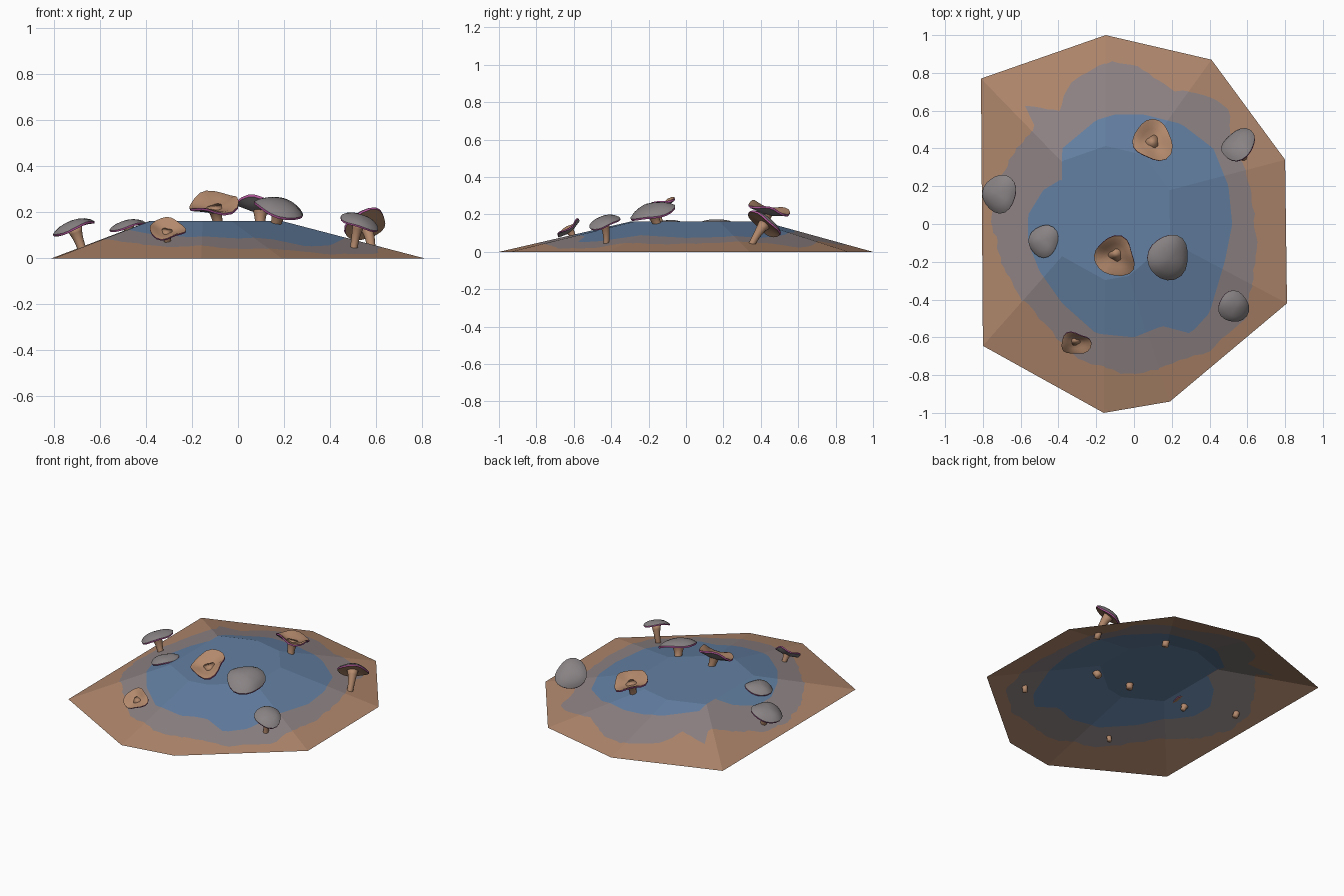
import bpy, bmesh, math, random
from mathutils import Vector

if "Cube" in bpy.data.objects:
    bpy.data.objects.remove(bpy.data.objects["Cube"])

random.seed(4)


def mat(name, rgb):
    m = bpy.data.materials.new(name)
    m.diffuse_color = (*rgb, 1)
    m.use_nodes = True
    m.node_tree.nodes["Principled BSDF"].inputs["Base Color"].default_value = m.diffuse_color
    return m


BLUE = mat("slate blue", (0.125, 0.215, 0.36))
MAUVE = mat("mauve grey", (0.27, 0.225, 0.23))
BROWN = mat("earth brown", (0.43, 0.24, 0.15))
GREY = mat("cap grey", (0.25, 0.225, 0.23))
TAN = mat("flesh tan", (0.45, 0.25, 0.15))
PINK = mat("rim pink", (0.46, 0.10, 0.34))


def finish(bm, name, mats, smooth=True):
    bmesh.ops.recalc_face_normals(bm, faces=bm.faces)
    me = bpy.data.meshes.new(name)
    bm.to_mesh(me)
    bm.free()
    for m in mats:
        me.materials.append(m)
    for p in me.polygons:
        p.use_smooth = smooth
    ob = bpy.data.objects.new(name, me)
    bpy.context.collection.objects.link(ob)
    return ob


# Mound: open eight-sided frustum with irregular colour zones
C = Vector((-0.15, 0.09))
K, TOP = 0.355, 0.162
BASE = [(-.81, .77), (-.15, 1), (.41, .87), (.8, .34), (.81, -.42), (.19, -.94), (-.16, -1), (-.8, -.645)]
INNER = [(-.1, .58), (-.2, .55), (-.38, .4), (-.38, .24), (-.48, .18), (-.56, .05), (-.56, -.1), (-.5, -.25),
         (-.38, -.42), (-.2, -.58), (0, -.6), (.15, -.54), (.3, -.58), (.4, -.47), (.48, -.2), (.52, 0),
         (.5, .2), (.42, .4), (.25, .53), (.05, .58)]
MIDDLE = [(-.1, .86), (.05, .82), (.2, .71), (.4, .68), (.5, .6), (.52, .45), (.62, .2), (.65, -.1),
          (.6, -.5), (.4, -.67), (.15, -.76), (-.02, -.8), (-.3, -.72), (-.5, -.5), (-.62, -.37),
          (-.7, -.2), (-.75, 0), (-.74, .2), (-.62, .4), (-.52, .52), (-.58, .63), (-.4, .6), (-.34, .75), (-.2, .83)]


def ray(poly, a):
    """distance from C to the outline along angle a"""
    d = Vector((math.cos(a), math.sin(a)))
    best = 0
    for i in range(len(poly)):
        p = Vector(poly[i - 1]) - C
        e = Vector(poly[i]) - C - p
        den = d.cross(e)
        if abs(den) < 1e-9:
            continue
        t, s = p.cross(e) / den, p.cross(d) / den
        if t > 0 and -1e-4 <= s <= 1.0001:
            best = max(best, t)
    return best


def ground(x, y):
    v = Vector((x, y)) - C
    f = v.length / ray(BASE, math.atan2(v.y, v.x))
    return TOP * min(1, (1 - f) / (1 - K))


angles = [2 * math.pi * i / 140 for i in range(140)]
angles += [math.atan2(y - C.y, x - C.x) % (2 * math.pi) for x, y in BASE]
angles.sort()
bm = bmesh.new()
hub = bm.verts.new((C.x, C.y, TOP))
rows = []
for a in angles:
    rb = ray(BASE, a)
    ri, rm = ray(INNER, a), ray(MIDDLE, a) + random.uniform(-.008, .008)
    row = []
    for r in sorted([rb * K, ri, rm]) + [rb]:
        z = TOP * min(1, (1 - r / rb) / (1 - K))
        row.append((bm.verts.new((C.x + r * math.cos(a), C.y + r * math.sin(a), z)), r))
    rows.append((row, ri, rm))
for i, (row, ri, rm) in enumerate(rows):
    nxt = rows[(i + 1) % len(rows)][0]
    bm.faces.new((hub, row[0][0], nxt[0][0]))
    for j in range(3):
        f = bm.faces.new((row[j][0], row[j + 1][0], nxt[j + 1][0], nxt[j][0]))
        m = (row[j][1] + row[j + 1][1]) / 2
        f.material_index = 0 if m < ri else 1 if m < rm else 2
bmesh.ops.recalc_face_normals(bm, faces=bm.faces)
finish(bm, "mound", [BLUE, MAUVE, BROWN], False)


# Mushroom cap profiles (radius, height) from top centre round the rim to the underside
DOME = [(.3, .24), (.6, .17), (.85, .05), (1, -.08), (.98, -.17), (.7, -.13), (.35, -.12)]
FUNNEL = [(.3, -.12), (.6, -.03), (.85, .08), (1, .10), (.99, .0), (.7, -.12), (.35, -.26)]


def cap(name, centre, r, normal, funnel):
    prof = FUNNEL if funnel else DOME
    q = Vector((0, 0, 1)).rotation_difference(Vector(normal).normalized())
    n, ph = 20, random.uniform(0, 6)
    bm = bmesh.new()

    def vert(rad, z, a):
        w = 1 + rad * (.06 * math.sin(2 * a + ph) + (.09 if funnel else .05) * math.sin(3 * a + ph))
        z += rad ** 2 * (.12 if funnel else .05) * math.sin(3 * a + 2 * ph)
        p = Vector((rad * w * math.cos(a), rad * w * math.sin(a), z)) * r
        return bm.verts.new(q @ p + Vector(centre))

    rings = [[vert(rad, z, 2 * math.pi * i / n) for i in range(n)] for rad, z in prof]
    ends = [vert(0, prof[0][1] + (-.05 if funnel else .03), 0), vert(0, prof[-1][1], 0)]
    for i in range(n):
        k = (i + 1) % n
        bm.faces.new((ends[0], rings[0][i], rings[0][k]))
        bm.faces.new((ends[1], rings[-1][k], rings[-1][i])).material_index = 2
        for j in range(len(prof) - 1):
            f = bm.faces.new((rings[j][i], rings[j + 1][i], rings[j + 1][k], rings[j][k]))
            f.material_index = 0 if j < 3 else 1 if j == 3 else 2
    mats = [TAN, PINK, GREY] if funnel else [GREY, PINK, TAN]
    ob = finish(bm, name, mats)
    bpy.context.view_layer.objects.active = ob
    ob.select_set(True)
    bpy.ops.object.shade_smooth_by_angle(angle=math.radians(40))
    ob.select_set(False)


def stem(name, foot, head, normal, r):
    """curved stem, starting a little under the ground"""
    a = Vector((*foot, ground(*foot) - .035))
    c = Vector(head) - Vector(normal).normalized() * r * .12
    b = c - Vector(normal).normalized() * (c - a).length * .5
    bm = bmesh.new()
    rings = []
    for s in range(7):
        t = s / 6
        p = a * (1 - t) ** 2 + b * 2 * t * (1 - t) + c * t * t
        d = ((b - a) * (1 - t) + (c - b) * t).normalized()
        q = Vector((0, 0, 1)).rotation_difference(d)
        w = r * (.19 + .16 * t ** 3)
        rings.append([bm.verts.new(p + q @ Vector((w * math.cos(k * math.pi / 5), w * math.sin(k * math.pi / 5), 0)))
                      for k in range(10)])
    for lo, hi in zip(rings, rings[1:]):
        for k in range(10):
            bm.faces.new((lo[k - 1], lo[k], hi[k], hi[k - 1]))
    bm.faces.new(rings[0])
    bm.faces.new(rings[-1])
    finish(bm, name, [TAN])


# cap centre, radius, tilt normal, stem foot, funnel-shaped?
MUSHROOMS = [
    ((-.715, .16, .14), .098, (-.38, 0, 1), (-.67, .15), False),
    ((-.48, -.09, .145), .083, (-.25, 0, 1), (-.46, -.09), False),
    ((-.31, -.63, .125), .075, (0, -.6, .8), (-.30, -.59), True),
    ((-.1, -.17, .235), .11, (-.1, -.42, 1), (-.08, -.14), True),
    ((.185, -.18, .225), .118, (.28, -.25, 1), (.16, -.14), False),
    ((.1, .44, .23), .107, (.1, .25, 1), (.1, .41), True),
    ((.55, .425, .155), .098, (-.35, .6, .75), (.58, .34), False),
    ((.53, -.44, .165), .085, (.3, -.28, 1), (.5, -.43), False),
]
for i, (centre, r, normal, foot, funnel) in enumerate(MUSHROOMS):
    cap(f"mushroom_cap_{i + 1}", centre, r, normal, funnel)
    stem(f"mushroom_stem_{i + 1}", foot, centre, normal, r)
